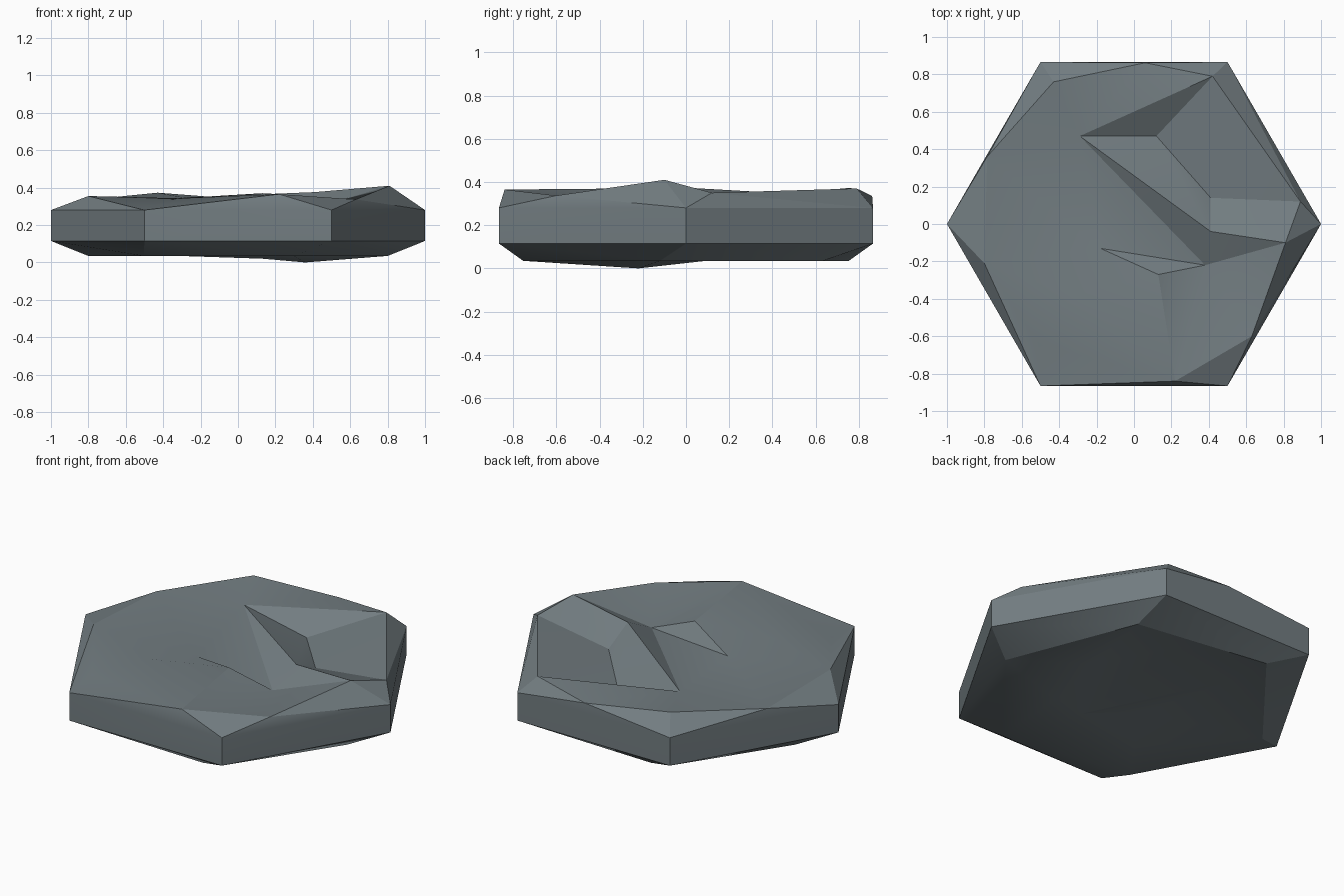
import bpy, bmesh
from math import sin, cos, radians
from mathutils import Vector
from mathutils.geometry import delaunay_2d_cdt

cube = bpy.data.objects.get("Cube")
if cube:
    bpy.data.objects.remove(cube, do_unlink=True)

stone = bpy.data.materials.new("slate grey stone")
stone.use_nodes = True
stone.diffuse_color = (0.17, 0.205, 0.22, 1)
bsdf = stone.node_tree.nodes["Principled BSDF"]
bsdf.inputs["Base Color"].default_value = stone.diffuse_color
bsdf.inputs["Roughness"].default_value = 0.9


def hexagon(radius, z, turn=0):
    return [(radius * cos(radians(60 * i + turn)), radius * sin(radians(60 * i + turn)), z)
            for i in range(6)]


def loop_edges(names):
    return list(zip(names, names[1:] + names[:1]))


# Chipped rim of the upper face, counter-clockwise
rim = {
    "right": (.89, .12, .35), "back_right": (.42, .79, .37),
    "back": (.06, .862, .335), "back_left": (-.43, .76, .373),
    "left_back": (-.785, .36, .337), "left": (-.8, -.21, .355),
    "front_left": (-.51, -.64, .3), "front": (.22, -.84, .365),
    "front_right": (.63, -.6, .337), "peak": (.81, -.1, .41),
}
# Ridges and hollows inside the upper face
hollows = {
    "crest": (-.29, .47, .347), "pit": (.12, .47, .262),
    "pit_end": (.41, .14, .286), "spur": (.41, -.04, .376),
    "valley": (.38, -.22, .283), "ridge": (.13, -.27, .37),
    "ridge_end": (-.32, -.38, .343), "dip": (-.18, -.13, .3),
}
top_creases = loop_edges(list(rim)) + [
    ("crest", "valley"), ("valley", "front_right"), ("pit", "pit_end"),
    ("ridge", "ridge_end"), ("dip", "crest"), ("back_right", "crest"),
    ("pit_end", "right"), ("peak", "spur"), ("spur", "pit_end"),
    ("spur", "valley"), ("dip", "left"), ("crest", "back_left"),
]

# Underside: a twisted smaller hexagon around lumps
under = {"base%d" % i: p for i, p in enumerate(hexagon(.81, .035, -8.5))}
under_creases = loop_edges(list(under)) + [
    ("bulge", "keel"), ("keel", "fin"), ("hollow", "foot")]
lumps = {
    "fin": (-.29, .47, .053), "notch": (.12, .47, .098),
    "step": (.41, .14, .04), "bulge": (.36, -.22, 0),
    "keel": (.13, -.27, .02), "foot": (-.32, -.38, .035),
    "hollow": (-.18, -.13, .084),
}

bm = bmesh.new()


def rough_face(outline, points, creases):
    """Triangulate a bumpy face between the outline and the inner points."""
    names = list(points)
    coords = outline + [points[n] for n in names]
    index = {n: i + len(outline) for i, n in enumerate(names)}
    edges = [(index[a], index[b]) for a, b in creases]
    edges += [(i, (i + 1) % 6) for i in range(6)]
    flat = [Vector(c[:2]) for c in coords]
    _, _, faces, source, _, _ = delaunay_2d_cdt(flat, edges, [], 0, 1e-5)
    verts = [bm.verts.new(c) for c in coords]
    for f in faces:
        ids = [source[i][0] for i in f if source[i]]
        if len(set(ids)) == 3:
            bm.faces.new([verts[i] for i in ids])
    return verts[:6]


upper = rough_face(hexagon(1, .28), {**rim, **hollows}, top_creases)
lower = rough_face(hexagon(1, .115), {**under, **lumps}, under_creases)

# Upright sides
for i in range(6):
    j = (i + 1) % 6
    bm.faces.new((lower[i], lower[j], upper[j], upper[i]))
bmesh.ops.recalc_face_normals(bm, faces=bm.faces[:])

mesh = bpy.data.meshes.new("stone_slab")
bm.to_mesh(mesh)
bm.free()
mesh.materials.append(stone)
slab = bpy.data.objects.new("stone_slab", mesh)
bpy.context.collection.objects.link(slab)

bpy.ops.object.select_all(action="DESELECT")
slab.select_set(True)
bpy.context.view_layer.objects.active = slab
bpy.ops.object.shade_smooth_by_angle(angle=radians(20))
